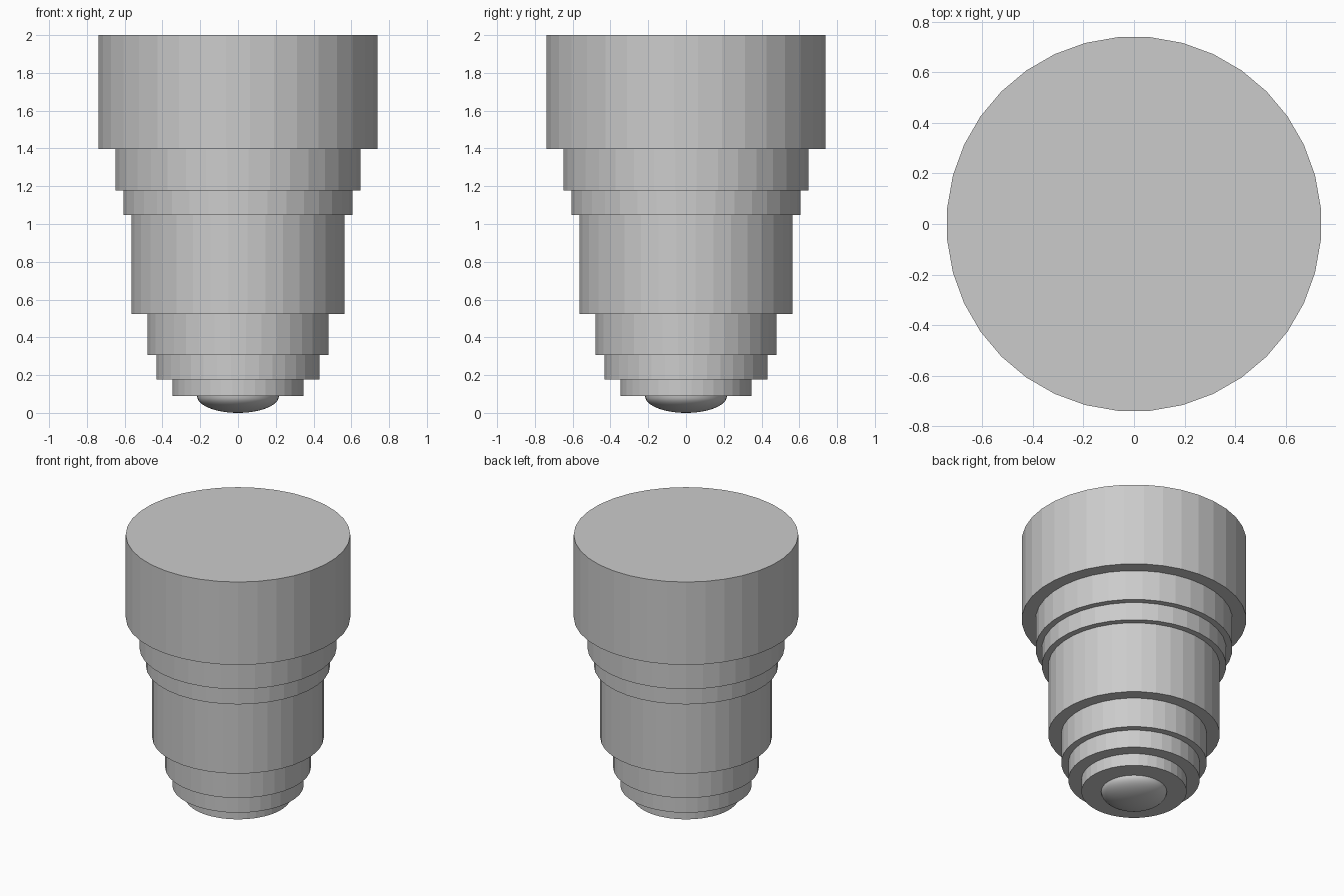
import bpy, bmesh, math
from mathutils import Matrix

if "Cube" in bpy.data.objects:
    bpy.data.objects.remove(bpy.data.objects["Cube"])

SIDES = 36
FLAT = math.cos(math.pi / SIDES)  # flat-to-corner ratio of the polygon


def tier(name, half_width, z0, z1):
    """Flat-faced drum with flats facing the axes."""
    bpy.ops.mesh.primitive_cylinder_add(
        vertices=SIDES, radius=half_width / FLAT, depth=z1 - z0,
        location=(0, 0, (z0 + z1) / 2))
    ob = bpy.context.object
    ob.name = name
    ob.data.transform(Matrix.Rotation(math.pi / SIDES, 4, 'Z'))
    return ob


# Stepped body, from the wide head down to the narrow tip
tier("head", 0.738, 1.397, 2.0)
tier("upper_step", 0.648, 1.178, 1.397)
tier("upper_ring", 0.606, 1.048, 1.178)
tier("barrel", 0.564, 0.524, 1.048)
tier("lower_step", 0.479, 0.307, 0.524)
tier("lower_ring", 0.432, 0.178, 0.307)
tier("tip_collar", 0.346, 0.089, 0.178)

# Smooth flattened dome under the tip
bpy.ops.mesh.primitive_uv_sphere_add(segments=36, ring_count=24, radius=1)
dome = bpy.context.object
dome.name = "tip_dome"
bm = bmesh.new()
bm.from_mesh(dome.data)
bmesh.ops.delete(bm, geom=[v for v in bm.verts if v.co.z > 0.01], context='VERTS')
bmesh.ops.scale(bm, vec=(0.217, 0.217, 0.089), verts=bm.verts)
bmesh.ops.translate(bm, vec=(0, 0, 0.089), verts=bm.verts)
bm.to_mesh(dome.data)
bm.free()
bpy.ops.object.shade_smooth()
